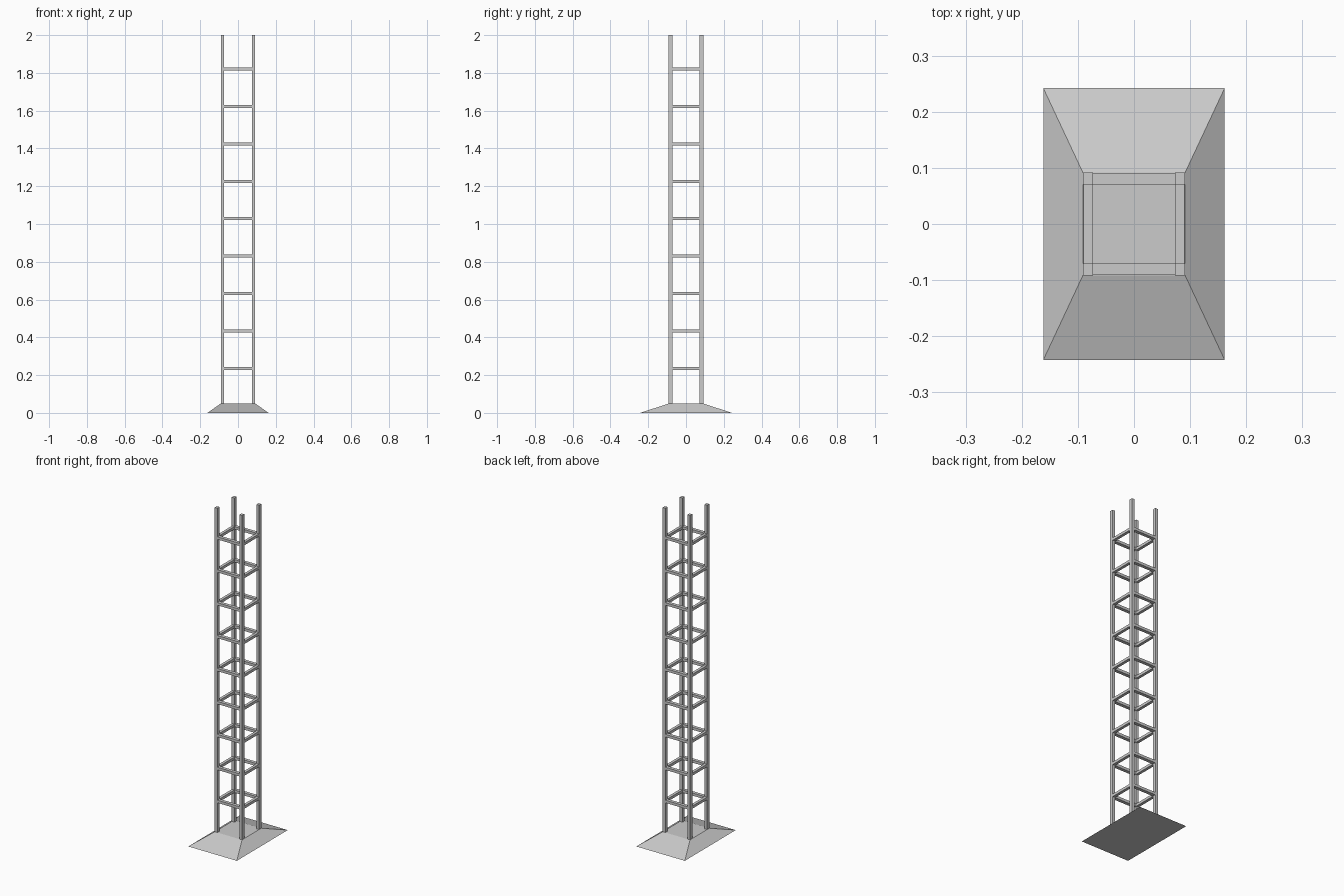
import bpy, bmesh

if "Cube" in bpy.data.objects:
    bpy.data.objects.remove(bpy.data.objects["Cube"])

def box(name, center, size):
    bpy.ops.mesh.primitive_cube_add(size=1, location=center)
    o = bpy.context.object
    o.name = name
    o.scale = size
    bpy.ops.object.transform_apply(location=False, rotation=False, scale=True)
    return o

PX, PY = 0.082, 0.081      # post centres
WX, WY = 0.018, 0.021      # post section
BASE_H = 0.05

# Tapered foot: a box whose top face is pulled in
foot = box("foot", (0, 0, BASE_H / 2), (0.323, 0.484, BASE_H))
bm = bmesh.new()
bm.from_mesh(foot.data)
for v in bm.verts:
    if v.co.z > 0:
        v.co.x *= 0.091 / 0.1615
        v.co.y *= 0.0915 / 0.242
bm.to_mesh(foot.data)
bm.free()

# Four corner posts
for sx in (-1, 1):
    for sy in (-1, 1):
        box("post", (sx * PX, sy * PY, (2 + BASE_H) / 2), (WX, WY, 2 - BASE_H))

# Nine rings of rungs between the posts
for i in range(9):
    z = 0.236 + i * 0.198
    for s in (-1, 1):
        box("rung_x", (0, s * (PY - 0.0005), z), (2 * PX - WX, WY - 0.001, 0.016))
        box("rung_y", (s * (PX - 0.0005), 0, z), (WX - 0.001, 2 * PY - WY, 0.016))
